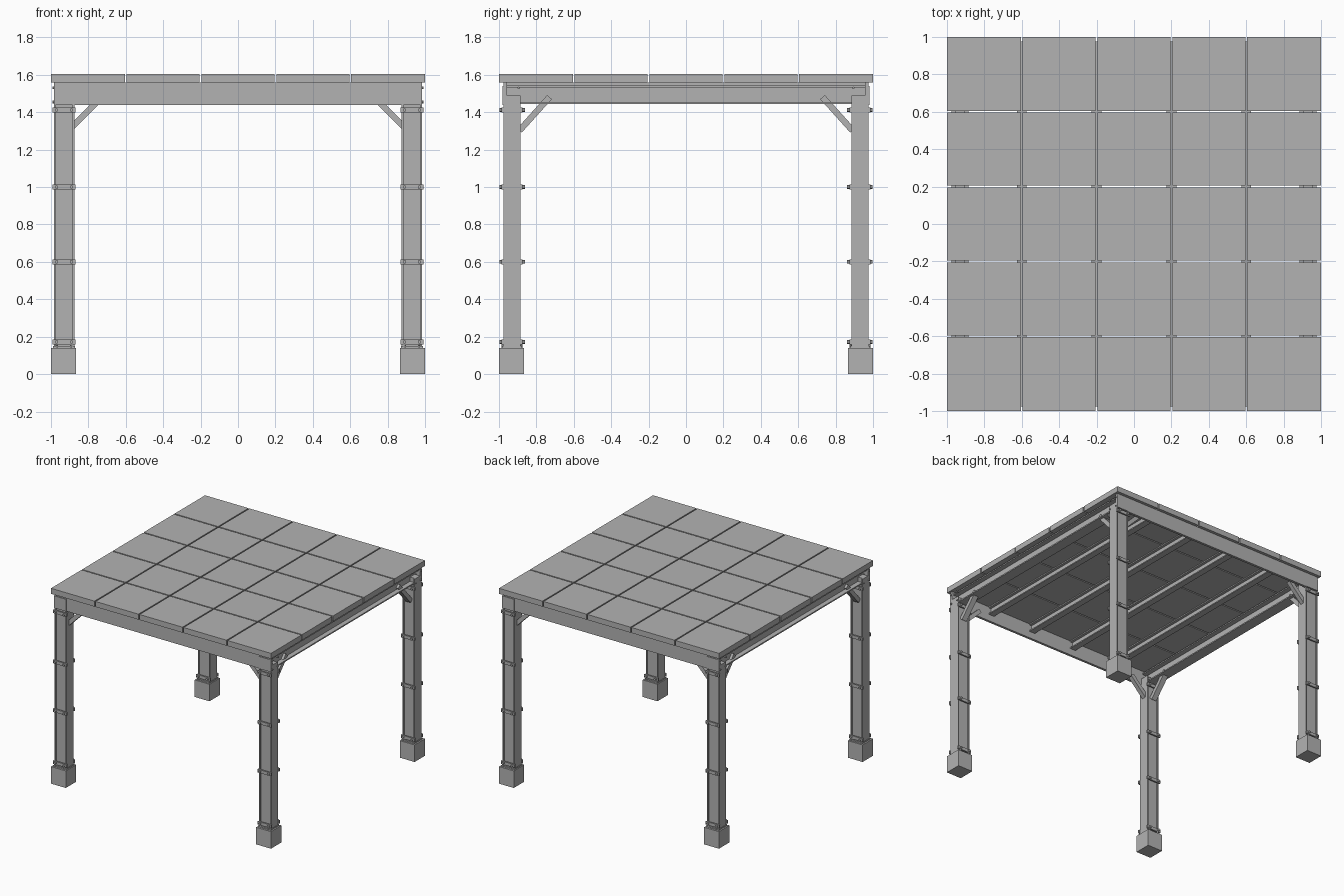
import bpy, bmesh, math
from mathutils import Matrix, Vector

if "Cube" in bpy.data.objects:
    bpy.data.objects.remove(bpy.data.objects["Cube"])

grey = bpy.data.materials.new("steel_grey")
grey.diffuse_color = (0.45, 0.45, 0.45, 1)
grey.use_nodes = True
grey.node_tree.nodes["Principled BSDF"].inputs["Base Color"].default_value = grey.diffuse_color


def finish(name, bm):
    bmesh.ops.recalc_face_normals(bm, faces=bm.faces)
    me = bpy.data.meshes.new(name)
    bm.to_mesh(me)
    bm.free()
    me.materials.append(grey)
    ob = bpy.data.objects.new(name, me)
    bpy.context.collection.objects.link(ob)
    return ob


def box(bm, x0, x1, y0, y1, z0, z1, rot=None):
    """Box from its limits, optionally rotated about its centre."""
    mid = Vector(((x0 + x1) / 2, (y0 + y1) / 2, (z0 + z1) / 2))
    m = Matrix.Translation(mid) @ (rot or Matrix()) @ Matrix.Diagonal((x1 - x0, y1 - y0, z1 - z0, 1))
    bmesh.ops.create_cube(bm, size=1, matrix=m)


def bolt(bm, centre, axis, radius, length):
    """Hexagonal bolt along the given axis."""
    m = Matrix.Translation(centre) @ Vector(axis).to_track_quat('Z', 'Y').to_matrix().to_4x4()
    bmesh.ops.create_cone(bm, cap_ends=True, segments=6, radius1=radius, radius2=radius,
                          depth=length, matrix=m)


def i_beam(bm, x, half_w, y, z0, z1, t):
    """I-section running along y."""
    box(bm, x - half_w, x + half_w, -y, y, z0, z0 + t)
    box(bm, x - half_w, x + half_w, -y, y, z1 - t, z1)
    box(bm, x - t / 2, x + t / 2, -y, y, z0 + t, z1 - t)


def corners(name, build):
    """Build a part at the +x +y corner and mirror it to all four corners."""
    for sx in (1, -1):
        for sy in (1, -1):
            bm = bmesh.new()
            build(bm)
            bmesh.ops.transform(bm, matrix=Matrix.Diagonal((sx, sy, 1, 1)), verts=bm.verts)
            finish(f"{name}_{'right' if sx > 0 else 'left'}_{'back' if sy > 0 else 'front'}", bm)


# Concrete footing
corners("footing", lambda bm: box(bm, 0.865, 1, 0.865, 1, 0, 0.14))


# Post with two flanges and a slightly recessed core
def post(bm):
    box(bm, 0.875, 0.884, 0.885, 0.975, 0.14, 1.49)
    box(bm, 0.976, 0.985, 0.885, 0.975, 0.14, 1.49)
    box(bm, 0.884, 0.976, 0.897, 0.963, 0.14, 1.49)


corners("post", post)


# Base plate with anchor bolts
def base_plate(bm):
    box(bm, 0.872, 0.988, 0.876, 0.984, 0.14, 0.15)
    for x in (0.892, 0.968):
        for y in (0.88, 0.98):
            bolt(bm, (x, y, 0.15), (0, 0, 1), 0.007, 0.02)


corners("base_plate", base_plate)


# Bolted clamp plates on the open faces of the post
def clamps(bm):
    for z in (0.172, 0.6, 1.0, 1.412):
        for y in (0.88, 0.98):
            box(bm, 0.868, 0.992, y - 0.006, y + 0.006, z - 0.013, z + 0.013)
            for x in (0.89, 0.97):
                bolt(bm, (x, y + math.copysign(0.01, y - 0.93), z), (0, 1, 0), 0.01, 0.016)


corners("clamp", clamps)


# Corner bracket at the beam joint, with bolts
def bracket(bm):
    box(bm, 0.875, 0.985, 0.965, 0.981, 1.44, 1.54)
    for z in (1.455, 1.53):
        bolt(bm, (0.985, 0.965, z), (1, 0, 0), 0.007, 0.016)
        bolt(bm, (0.985, 0.895, z), (1, 0, 0), 0.007, 0.016)


corners("bracket", bracket)


# Diagonal braces, one along each beam
def braces(bm):
    box(bm, 0.715, 0.94, 0.91, 0.945, 1.365, 1.398, Matrix.Rotation(math.radians(45), 4, 'Y'))
    box(bm, 0.91, 0.955, 0.69, 0.93, 1.375, 1.408, Matrix.Rotation(math.radians(-48), 4, 'X'))


corners("brace", braces)

# Front and back beams
for name, y in (("front_beam", -0.966), ("back_beam", 0.966)):
    bm = bmesh.new()
    box(bm, -0.985, 0.985, y - 0.01, y + 0.01, 1.44, 1.56)
    finish(name, bm)

# Side beams with a spacer rail under the roof
for name, x in (("left_beam", -0.93), ("right_beam", 0.93)):
    bm = bmesh.new()
    i_beam(bm, x, 0.045, 0.96, 1.445, 1.542, 0.01)
    box(bm, x - 0.025, x + 0.025, -0.96, 0.96, 1.542, 1.56)
    finish(name, bm)

# Purlins under the roof joints
for i, x in enumerate((-0.6, -0.2, 0.2, 0.6)):
    bm = bmesh.new()
    i_beam(bm, x, 0.026, 0.96, 1.495, 1.56, 0.009)
    finish(f"purlin_{i + 1}", bm)

# Roof panels, five by five with narrow gaps
bm = bmesh.new()
edges = [(-1 + 0.4 * i + (0.005 if i else 0), -0.6 + 0.4 * i - (0.005 if i < 4 else 0)) for i in range(5)]
for x0, x1 in edges:
    for y0, y1 in edges:
        box(bm, x0, x1, y0, y1, 1.56, 1.605)
finish("roof_panels", bm)
